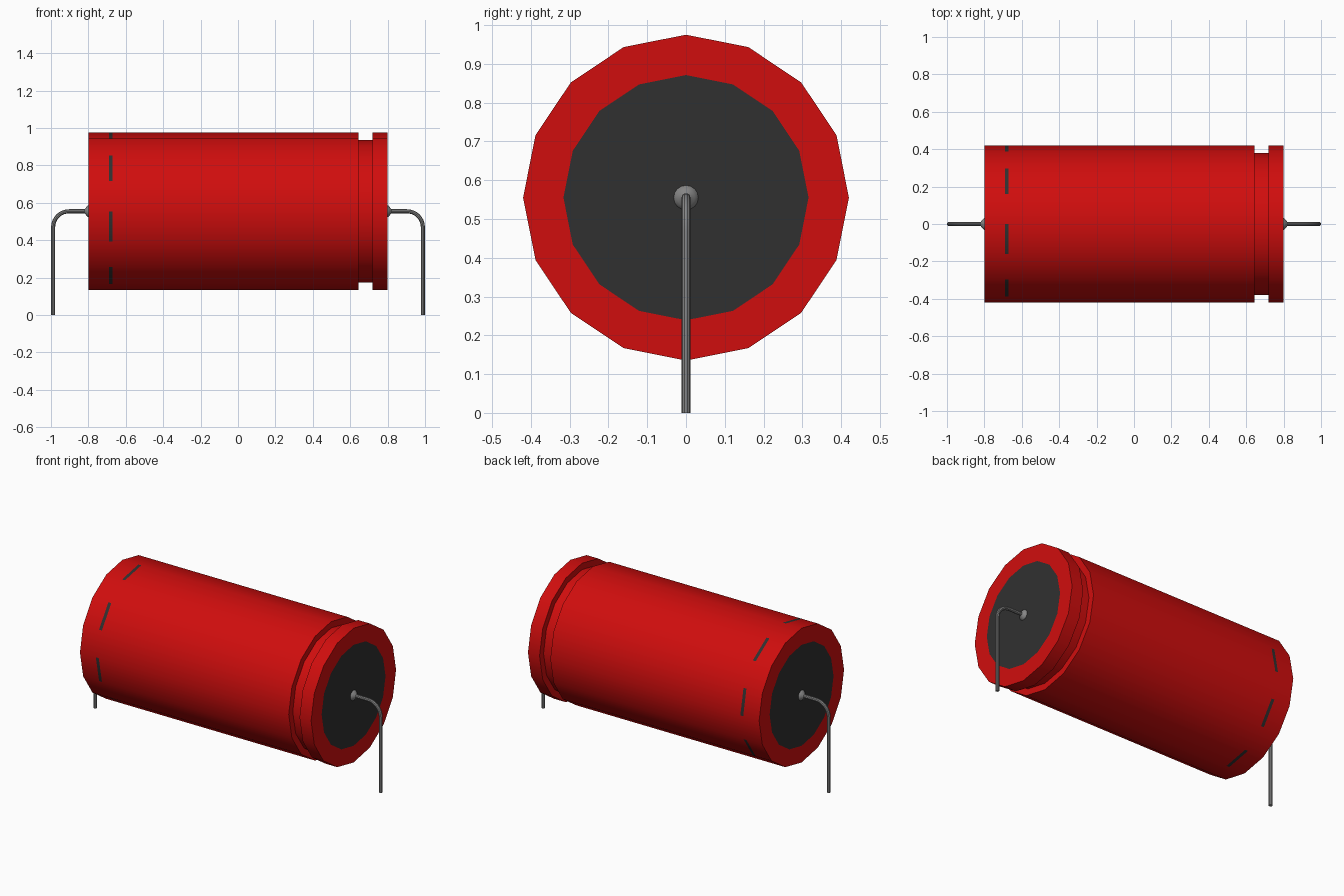
import bpy, bmesh, math

cube = bpy.data.objects.get("Cube")
if cube:
    bpy.data.objects.remove(cube, do_unlink=True)

AXIS_Z = 0.555      # height of the can's axis
WIRE_R = 0.0115
SIDES = 16


def material(name, rgb, roughness=0.5):
    m = bpy.data.materials.new(name)
    m.use_nodes = True
    m.diffuse_color = (*rgb, 1)
    bsdf = m.node_tree.nodes["Principled BSDF"]
    bsdf.inputs["Base Color"].default_value = (*rgb, 1)
    bsdf.inputs["Roughness"].default_value = roughness
    return m


RED = material("red sleeve", (0.63, 0.004, 0.004))
BLACK = material("dark rubber", (0.030, 0.030, 0.030))
GREY = material("grey wire", (0.24, 0.24, 0.24))


def shade(obj):
    bpy.ops.object.select_all(action='DESELECT')
    obj.select_set(True)
    bpy.context.view_layer.objects.active = obj
    bpy.ops.object.shade_smooth_by_angle(angle=math.radians(35))


def lathe(name, profile, sides, mats, rule=None):
    """Turn an (x, radius) profile around the can's axis and cap both ends.
    rule(band, facet) picks the material; the caps take the last one."""
    bm = bmesh.new()
    rings = []
    for x, r in profile:
        angles = [2 * math.pi * k / sides for k in range(sides)]
        rings.append([bm.verts.new((x, -r * math.sin(a), AXIS_Z + r * math.cos(a)))
                      for a in angles])
    for band, (a, b) in enumerate(zip(rings, rings[1:])):
        for k in range(sides):
            n = (k + 1) % sides
            f = bm.faces.new((a[k], a[n], b[n], b[k]))
            f.material_index = rule(band, k) if rule else 0
    for ring in (rings[0], rings[-1]):
        bm.faces.new(ring).material_index = len(mats) - 1
    bmesh.ops.recalc_face_normals(bm, faces=bm.faces)
    me = bpy.data.meshes.new(name)
    bm.to_mesh(me)
    bm.free()
    for m in mats:
        me.materials.append(m)
    obj = bpy.data.objects.new(name, me)
    bpy.context.collection.objects.link(obj)
    shade(obj)
    return obj


# Can: flat ends with dark discs, a crimped groove, and a dashed ring
# on every second facet of the narrow band
DASH_BAND = 2
can_profile = [(-0.8, 0.316), (-0.8, 0.42), (-0.69, 0.42), (-0.67, 0.42),
               (0.645, 0.42), (0.645, 0.38), (0.72, 0.38), (0.72, 0.42),
               (0.8, 0.42), (0.8, 0.316)]
lathe("can", can_profile, SIDES, [RED, BLACK],
      lambda band, k: 1 if band == DASH_BAND and k % 2 == 0 else 0)


def lead(name, side):
    """Wire that leaves the end disc, bends and runs down to the ground."""
    leg_x, bend = 1 - WIRE_R, 0.085
    path = [(0.79, AXIS_Z)]
    for i in range(9):
        a = math.pi / 2 * i / 8
        path.append((leg_x - bend + bend * math.sin(a),
                     AXIS_Z - bend + bend * math.cos(a)))
    path.append((leg_x, 0))
    curve = bpy.data.curves.new(name, 'CURVE')
    curve.dimensions = '3D'
    curve.bevel_depth = WIRE_R
    curve.bevel_resolution = 3
    curve.use_fill_caps = True
    spline = curve.splines.new('POLY')
    spline.points.add(len(path) - 1)
    for p, (x, z) in zip(spline.points, path):
        p.co = (side * x, 0, z, 1)
    curve.materials.append(GREY)
    obj = bpy.data.objects.new(name, curve)
    bpy.context.collection.objects.link(obj)
    bpy.ops.object.select_all(action='DESELECT')
    obj.select_set(True)
    bpy.context.view_layer.objects.active = obj
    bpy.ops.object.convert(target='MESH')
    shade(bpy.context.view_layer.objects.active)


# Leads and their flared collars at both ends
for side, label in ((1, "left"), (-1, "right")):
    lead(label + "_lead", side)
    collar = [(0.795, 0.033), (0.803, 0.031), (0.811, 0.022), (0.82, 0.011)]
    lathe(label + "_collar", [(side * x, r) for x, r in collar], SIDES, [GREY])
